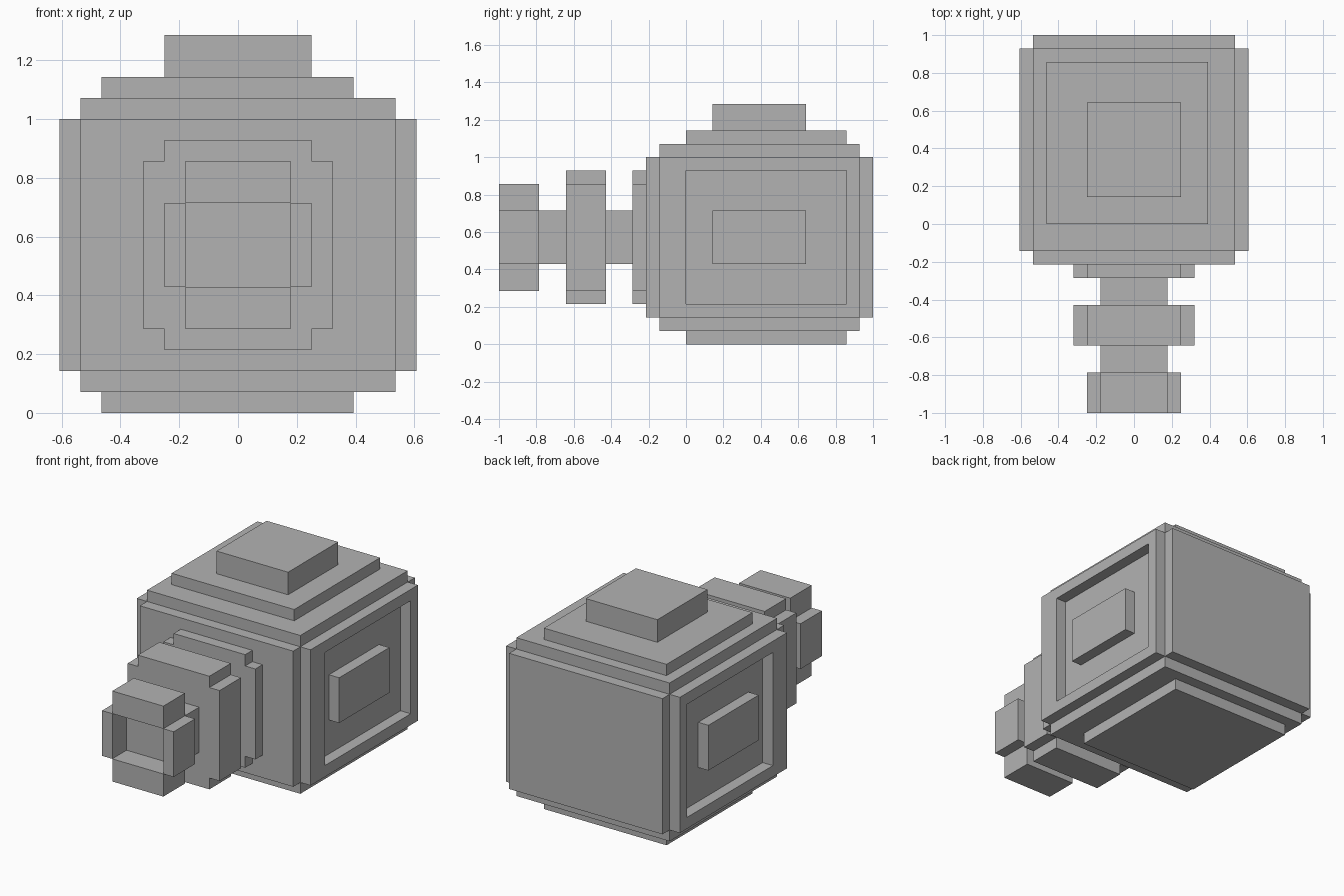
import bpy
import bmesh
from mathutils import Matrix, Vector

UNIT = 1 / 14  # size of one block of the grid

default_cube = bpy.data.objects.get("Cube")
if default_cube:
    bpy.data.objects.remove(default_cube, do_unlink=True)

grey = bpy.data.materials.new("plain grey")
grey.use_nodes = True
grey.diffuse_color = (0.45, 0.45, 0.45, 1)
grey.node_tree.nodes["Principled BSDF"].inputs["Base Color"].default_value = grey.diffuse_color


def add_box(bm, x, y, z):
    """Add a box to the mesh from its three (low, high) ranges in blocks."""
    low, high = Vector((x[0], y[0], z[0])), Vector((x[1], y[1], z[1]))
    place = Matrix.Translation((low + high) / 2 * UNIT)
    scale = Matrix.Diagonal(((high - low) * UNIT).to_4d())
    bmesh.ops.create_cube(bm, size=1, matrix=place @ scale)


def make_part(name, boxes, mirrored=False):
    """Make one object out of boxes, optionally mirrored to the other side."""
    bm = bmesh.new()
    for box in boxes:
        add_box(bm, *box)
    mesh = bpy.data.meshes.new(name)
    bm.to_mesh(mesh)
    bm.free()
    mesh.materials.append(grey)
    part = bpy.data.objects.new(name, mesh)
    bpy.context.collection.objects.link(part)
    if mirrored:
        part.modifiers.new("Mirror", 'MIRROR').use_axis = (True, False, False)
    return part


def centred(half):
    return (-half, half)


# Main body: core with a slab on the front and the back
wide = centred(7.5)
make_part("body_core", [(wide, (-2, 13), (1, 15))])
make_part("front_slab", [(wide, (-3, -2), (2, 14))])
make_part("back_slab", [(wide, (13, 14), (2, 14))])

# Stepped plates above and below, set slightly to one side
for name, height in (("bottom_plate", (0, 1)), ("top_plate", (15, 16))):
    make_part(name, [((-6.5, 5.5), (0, 12), height)])
make_part("top_knob", [(centred(3.5), (2, 9), (16, 18))])

# Side frames around a sunken panel, with a raised hub in each
side = (7.5, 8.5)
make_part("side_frames", [
    (side, (-2, 0), (2, 14)),
    (side, (12, 13), (2, 14)),
    (side, (0, 12), (2, 3)),
    (side, (0, 12), (13, 14)),
], mirrored=True)
make_part("side_hubs", [(side, (2, 9), (6, 10))], mirrored=True)

# Barrel rings with notched corners
for name, depth in (("rear_ring", (-4, -3)), ("middle_ring", (-9, -6))):
    make_part(name, [(centred(3.5), depth, (3, 13))])
    make_part(name + "_sides", [((3.5, 4.5), depth, (4, 12))], mirrored=True)

# Barrel necks; the front one also closes the bore
neck = centred(2.5)
make_part("rear_neck", [(neck, (-6, -4), (6, 10))])
make_part("front_neck", [(neck, (-12, -9), (6, 10))])

# Open muzzle: four blocks around the bore
muzzle = (-14, -11)
make_part("muzzle_top_and_bottom", [(neck, muzzle, (4, 6)), (neck, muzzle, (10, 12))])
make_part("muzzle_sides", [((2.5, 3.5), muzzle, (6, 10))], mirrored=True)
